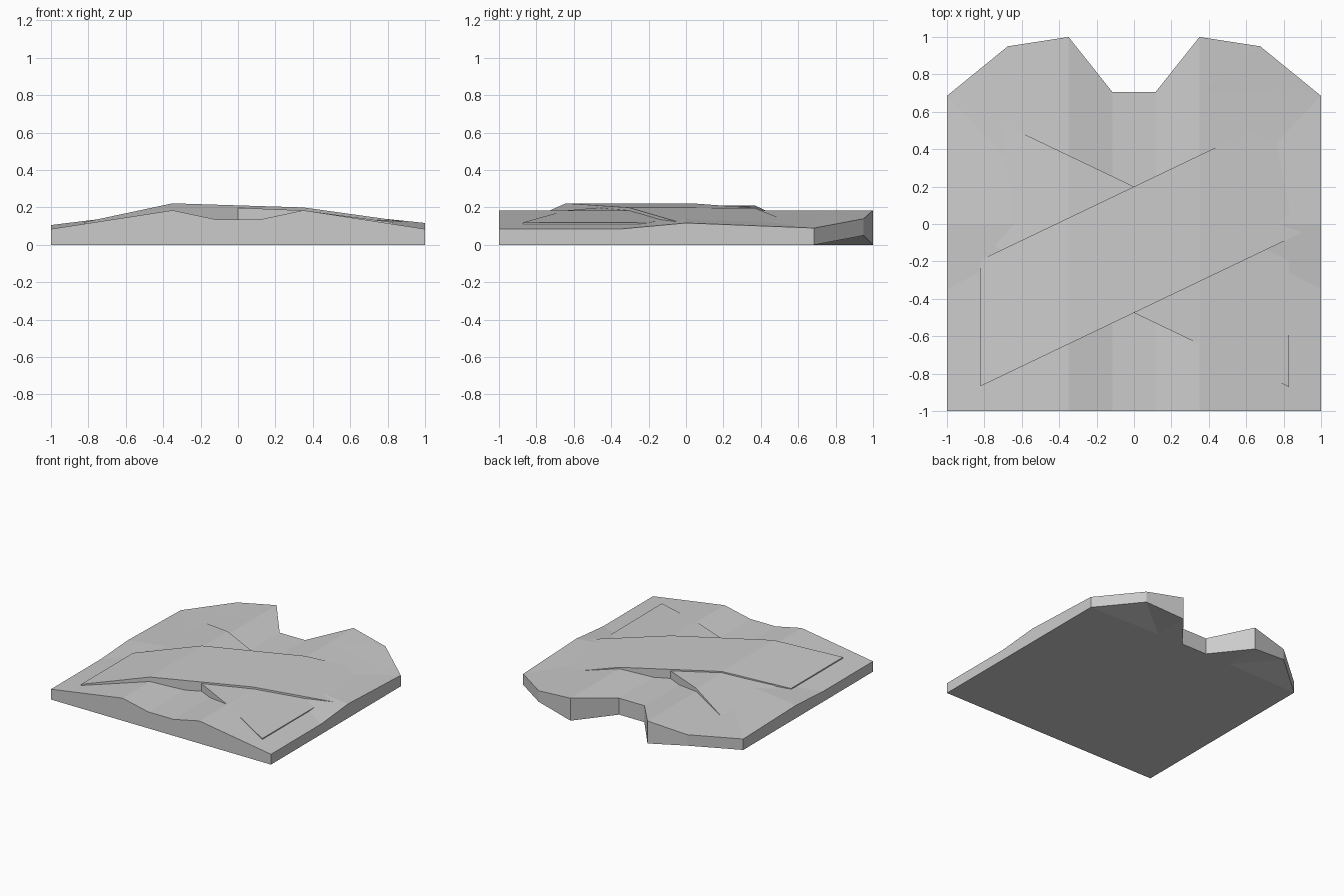
import bpy
import bmesh

if "Cube" in bpy.data.objects:
    bpy.data.objects.remove(bpy.data.objects["Cube"])


def finish(name, bm):
    bmesh.ops.remove_doubles(bm, verts=bm.verts, dist=1e-5)
    bmesh.ops.recalc_face_normals(bm, faces=bm.faces)
    mesh = bpy.data.meshes.new(name)
    bm.to_mesh(mesh)
    bm.free()
    obj = bpy.data.objects.new(name, mesh)
    bpy.context.collection.objects.link(obj)
    return obj


# Base slab: one half as x, y, top z, then mirrored; the last two points are interior
half = dict(
    a=(.115, -1, .135), b=(.35, -1, .185), c=(1, -1, .085), d=(1, -.35, .085),
    e=(1, 0, .117), f=(1, .685, .09), g=(.675, .95, .14), h=(.35, 1, .185),
    i=(.115, .705, .135), j=(.35, 0, .185), k=(.35, .7, .185))
patches = ["abjkhi", "bcdj", "dej", "efj", "fkj", "fgk", "ghk"]
rim = "abcdefghi"


def base_slab():
    bm = bmesh.new()
    rows = []
    for side in (1, -1):
        top, bot = {}, {}
        for key, (x, y, z) in half.items():
            if side < 0 and key == "e":
                z = .106
            top[key] = bm.verts.new((side * x, y, z))
            bot[key] = bm.verts.new((side * x, y, .05 if key == "g" else 0))
        for patch in patches:
            for layer in (top, bot):
                bm.faces.new([layer[p] for p in patch])
        for p, q in zip(rim, rim[1:]):
            bm.faces.new((top[p], top[q], bot[q], bot[p]))
        rows.append((top, bot))
    # Valley floor, underside and end walls between the halves
    (rt, rb), (lt, lb) = rows
    bm.faces.new((rt["a"], rt["i"], lt["i"], lt["a"]))
    bm.faces.new((rb["a"], rb["i"], lb["i"], lb["a"]))
    for p in "ai":
        bm.faces.new((rt[p], lt[p], lb[p], rb[p]))
    return finish("base_slab", bm)


# Crossing band: stations are x, top z on the front edge, top z on the rear edge
def band(name, slope, stations):
    bm = bmesh.new()
    loops = []
    for x, z_front, z_rear in stations:
        y0 = -.475 + slope * x
        y1 = y0 + .675
        low = max(min(z_front, z_rear) - .1, .02)
        loops.append([bm.verts.new(co) for co in (
            (x, y0, low), (x, y1, low), (x, y1, z_rear), (x, y0, z_front))])
    for p, q in zip(loops, loops[1:]):
        for n in range(4):
            m = (n + 1) % 4
            bm.faces.new((p[n], p[m], q[m], q[n]))
    bm.faces.new(loops[0])
    bm.faces.new(loops[-1])
    return finish(name, bm)


base_slab()
band("rising_band", .478,
     [(-.82, .122, .122), (-.35, .222, .222), (.35, .2, .197), (.96, .115, .08)])
band("falling_band", -.478,
     [(-.96, .085, .075), (-.35, .213, .211), (.35, .184, .184), (.83, .12, .118)])
